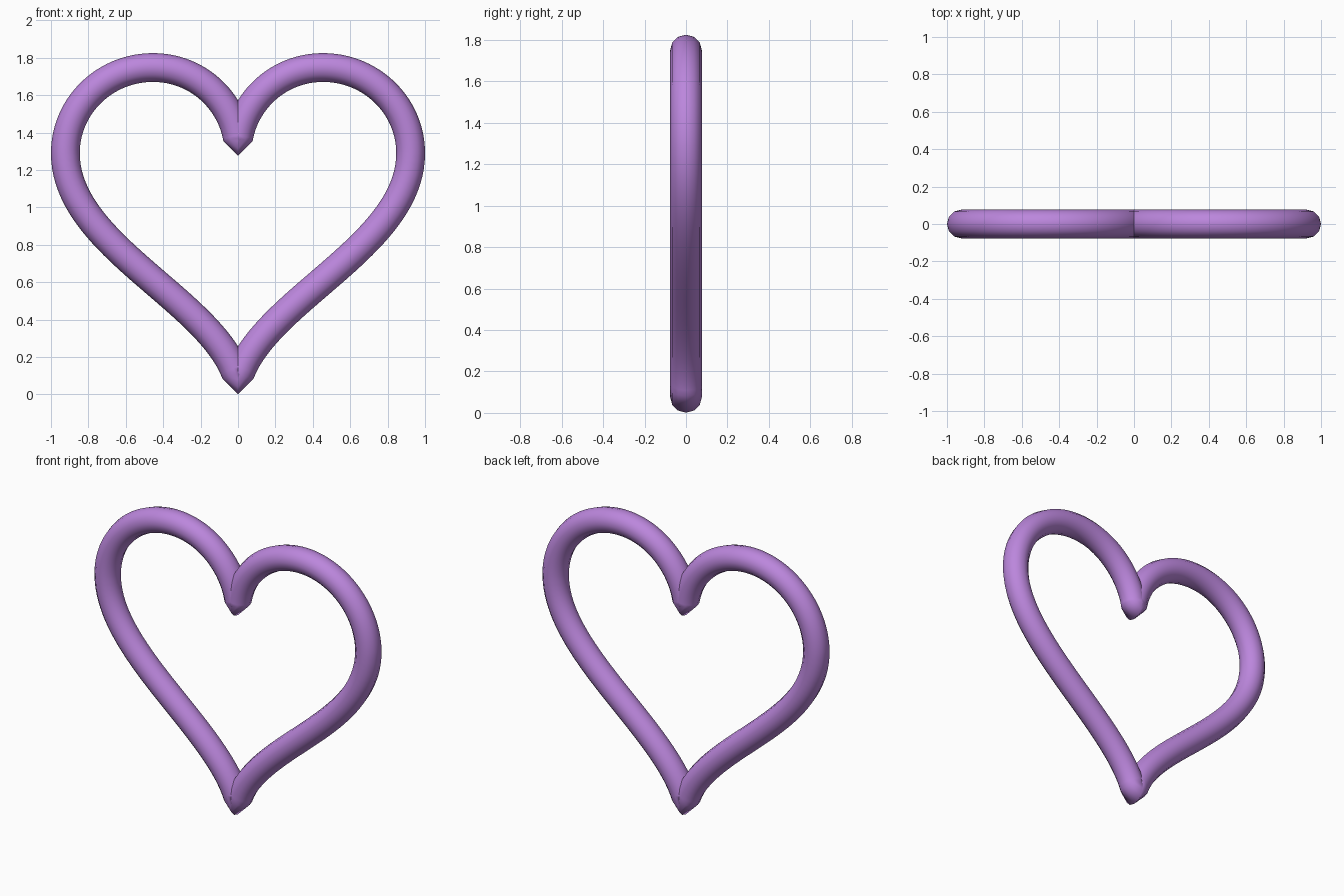
import bpy

if "Cube" in bpy.data.objects:
    bpy.data.objects.remove(bpy.data.objects["Cube"])

R = 0.077  # tube radius

# Right half of the heart: (left handle, point, right handle) in x, z
cleft = ((-0.03, 1.57), (0.0, 1.353), (0.03, 1.57))
lobe_top = ((0.215, 1.748), (0.455, 1.748), (0.713, 1.748))
side = ((0.923, 1.543), (0.923, 1.29), (0.923, 0.79))
tip = ((0.12, 0.50), (0.0, 0.078), (-0.12, 0.50))


def mirrored(knot):
    return tuple((-x, z) for x, z in reversed(knot))


knots = [cleft, lobe_top, side, tip, mirrored(side), mirrored(lobe_top)]

# Closed outline curve with a round bevel
curve = bpy.data.curves.new("heart_outline", "CURVE")
curve.dimensions = "3D"
curve.resolution_u = 40
curve.bevel_depth = R
curve.bevel_resolution = 4
spline = curve.splines.new("BEZIER")
spline.bezier_points.add(len(knots) - 1)
spline.use_cyclic_u = True
for point, (left, co, right) in zip(spline.bezier_points, knots):
    point.handle_left_type = point.handle_right_type = "FREE"
    point.co = (co[0], 0, co[1])
    point.handle_left = (left[0], 0, left[1])
    point.handle_right = (right[0], 0, right[1])

outline = bpy.data.objects.new("heart_outline", curve)
bpy.context.collection.objects.link(outline)
bpy.context.view_layer.update()

# Turn the bevelled curve into the tube mesh
depsgraph = bpy.context.evaluated_depsgraph_get()
mesh = bpy.data.meshes.new_from_object(outline.evaluated_get(depsgraph))
bpy.data.objects.remove(outline)
heart = bpy.data.objects.new("heart_tube", mesh)
bpy.context.collection.objects.link(heart)
mesh.shade_smooth()

# Purple finish
purple = bpy.data.materials.new("purple")
purple.diffuse_color = (0.50, 0.24, 0.72, 1)
purple.use_nodes = True
purple.node_tree.nodes["Principled BSDF"].inputs["Base Color"].default_value = purple.diffuse_color
mesh.materials.clear()
mesh.materials.append(purple)
